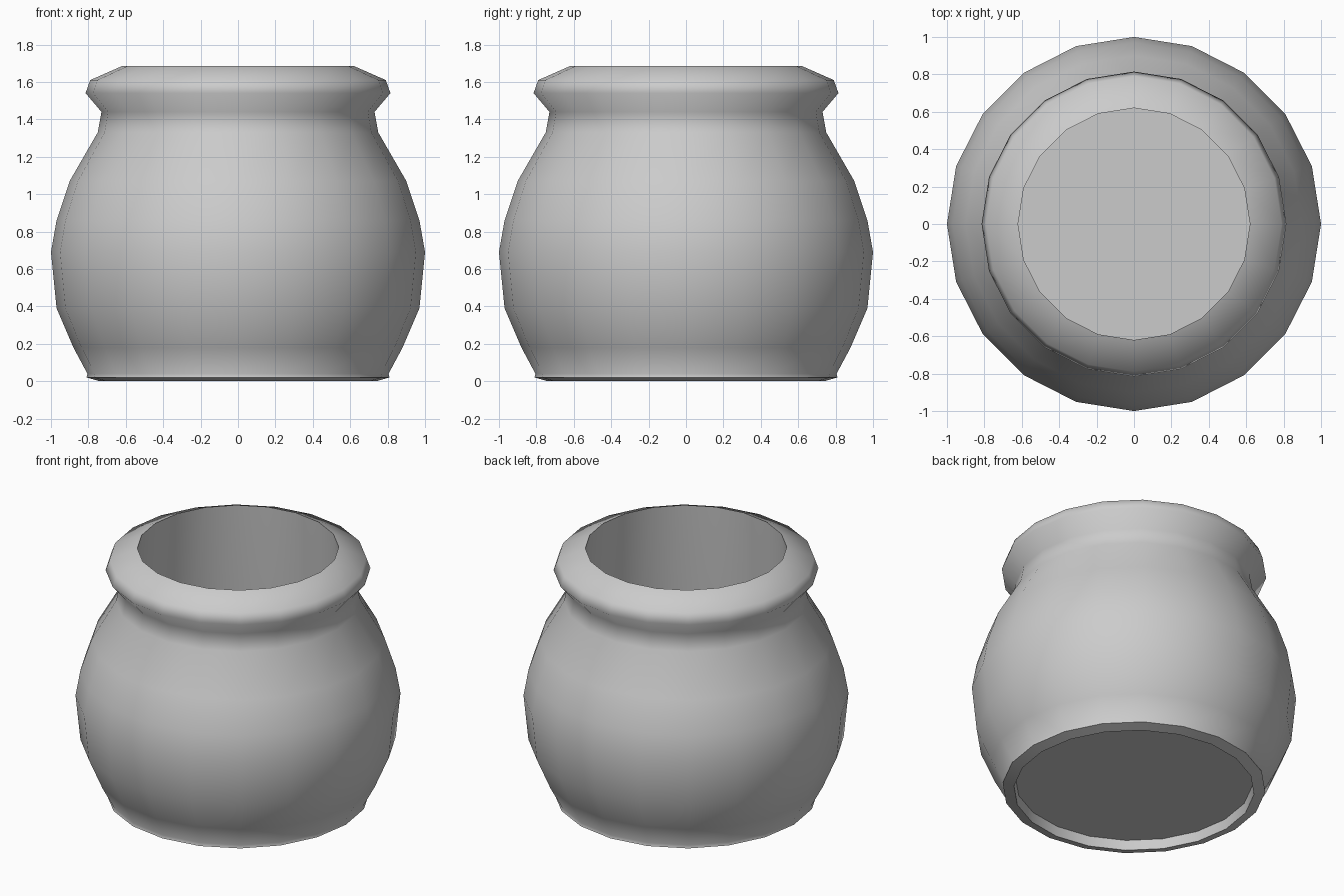
import bpy, bmesh
from math import sin, cos, pi, radians

if "Cube" in bpy.data.objects:
    bpy.data.objects.remove(bpy.data.objects["Cube"])

SIDES = 20


def lathe(name, profile, cap_ends=False):
    """Spin (radius, height) points around z."""
    bm = bmesh.new()
    rings = [[bm.verts.new((r * cos(2 * pi * i / SIDES), r * sin(2 * pi * i / SIDES), z))
              for i in range(SIDES)] for r, z in profile]
    for a, b in zip(rings, rings[1:]):
        for i in range(SIDES):
            j = (i + 1) % SIDES
            bm.faces.new((a[i], a[j], b[j], b[i]))
    if cap_ends:
        bm.faces.new(rings[0][::-1])
        bm.faces.new(rings[-1])
    bm.normal_update()
    mesh = bpy.data.meshes.new(name)
    bm.to_mesh(mesh)
    bm.free()
    ob = bpy.data.objects.new(name, mesh)
    bpy.context.collection.objects.link(ob)
    bpy.ops.object.select_all(action='DESELECT')
    ob.select_set(True)
    bpy.context.view_layer.objects.active = ob
    bpy.ops.object.shade_smooth_by_angle(angle=radians(60))
    return ob


# Pot: foot, belly, neck, flared lip, then straight inner wall back to the foot
lathe("pot_body", [
    (0.74, 0.0), (0.81, 0.02), (0.805, 0.04), (0.88, 0.18), (0.97, 0.39),
    (1.0, 0.69), (0.97, 0.86), (0.90, 1.07), (0.75, 1.33), (0.73, 1.44),
    (0.815, 1.54), (0.79, 1.61), (0.62, 1.685), (0.73, 0.075), (0.74, 0.0)])

# Floor, slightly recessed above the foot ring
lathe("pot_floor", [(0.733, 0.065), (0.732, 0.08)], cap_ends=True)
